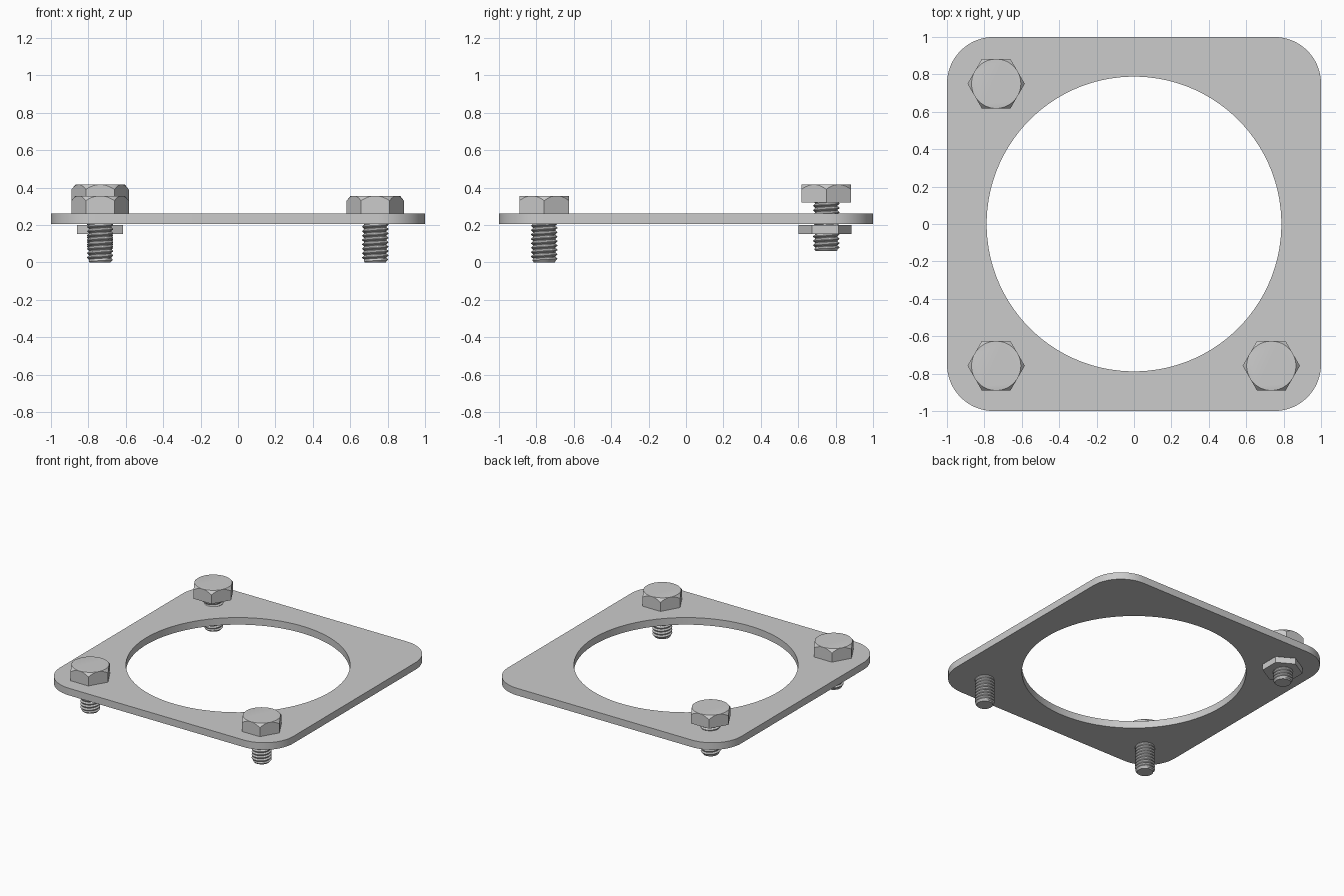
import bpy, bmesh
from math import pi, cos, sin, radians

if "Cube" in bpy.data.objects:
    bpy.data.objects.remove(bpy.data.objects["Cube"])

TAU = 2 * pi


def finish(bm, name, smooth=30):
    bmesh.ops.recalc_face_normals(bm, faces=bm.faces)
    me = bpy.data.meshes.new(name)
    bm.to_mesh(me)
    bm.free()
    ob = bpy.data.objects.new(name, me)
    bpy.context.collection.objects.link(ob)
    if smooth:
        bpy.ops.object.select_all(action='DESELECT')
        ob.select_set(True)
        bpy.context.view_layer.objects.active = ob
        bpy.ops.object.shade_smooth_by_angle(angle=radians(smooth))
    return ob


def skin(bm, loops, closed=False):
    """Join successive rings of vertices with quads."""
    rings = [[bm.verts.new(p) for p in loop] for loop in loops]
    if closed:
        rings.append(rings[0])
    for a, b in zip(rings, rings[1:]):
        for i in range(len(a)):
            j = (i + 1) % len(a)
            bm.faces.new((a[i], a[j], b[j], b[i]))
    return rings


# Flange plate: rounded square with a large round opening
def plate(z0, z1, corner, hole, n=24):
    outer, inner = [], []
    for c in range(4):
        mid = pi / 4 + c * pi / 2
        cx = (1 - corner) * (1 if cos(mid) > 0 else -1)
        cy = (1 - corner) * (1 if sin(mid) > 0 else -1)
        for s in range(n):
            a = c * pi / 2 + s / (n - 1) * pi / 2
            b = c * pi / 2 + (s + 0.5) / n * pi / 2
            outer.append((cx + corner * cos(a), cy + corner * sin(a)))
            inner.append((hole * cos(b), hole * sin(b)))
    bm = bmesh.new()
    skin(bm, [[(x, y, z) for x, y in loop] for loop, z in
              ((outer, z0), (outer, z1), (inner, z1), (inner, z0))], closed=True)
    return finish(bm, "flange_plate")


# Hex prism; optional chamfer rounds the top corners with a cone
def hexagon(name, x, y, z0, z1, r, turn=0, chamfer=0, seg=12):
    bm = bmesh.new()
    flat = r * cos(pi / 6)
    low, high, top = [], [], []
    for i in range(6 * seg):
        a = i / (6 * seg) * TAU
        local = a % (pi / 3) - pi / 6
        d = flat / cos(local)
        drop = chamfer * (d - flat) / (r - flat)
        ca, sa = cos(a + turn), sin(a + turn)
        low.append((x + d * ca, y + d * sa, z0))
        high.append((x + d * ca, y + d * sa, z1 - drop))
        top.append((x + flat * 0.995 * ca, y + flat * 0.995 * sa, z1))
    rings = skin(bm, [low, high, top] if chamfer else [low, high])
    bm.faces.new(rings[0])
    bm.faces.new(rings[-1])
    return finish(bm, name, 20)


# Threaded shank: a helical ridge clamped between two heights
def shank(name, x, y, z0, z1, root=0.06, crest=0.07, pitch=0.0235, seg=32):
    bm = bmesh.new()
    profile = (root, root, crest, crest)
    offsets = (0, 0.15, 0.5, 0.65)
    rows = []
    for j in range(-8, 4 * (int((z1 - z0) / pitch) + 3)):
        row = []
        for i in range(seg + 1):
            a = i / seg * TAU
            raw = z0 + (j // 4 + offsets[j % 4] + i / seg) * pitch
            z = min(max(raw, z0), z1)
            r = min(profile[j % 4], 0.056 + (z - z0) * 0.8)
            if z >= z1:
                r = root
            row.append(bm.verts.new((x + r * cos(a), y + r * sin(a), z)))
        rows.append(row)
    for a, b in zip(rows, rows[1:]):
        for i in range(seg):
            bm.faces.new((a[i], a[i + 1], b[i + 1], b[i]))
    bmesh.ops.remove_doubles(bm, verts=bm.verts, dist=1e-5)
    bmesh.ops.holes_fill(bm, edges=[e for e in bm.edges if e.is_boundary], sides=0)
    return finish(bm, name)


plate(0.205, 0.26, 0.25, 0.788)

# Three bolts; the back one sits partly unscrewed
bolts = {
    "front_left": (-0.737, -0.758, 0.0),
    "front_right": (0.734, -0.758, 0.0),
    "back_left": (-0.737, 0.75, 0.06),
}
for place, (x, y, lift) in bolts.items():
    hexagon(place + "_bolt_head", x, y, 0.26 + lift, 0.356 + lift, 0.153, chamfer=0.026)
    shank(place + "_bolt_shank", x, y, lift, 0.27 + lift)

# Nut under the plate on the loose bolt
hexagon("back_left_nut", -0.739, 0.744, 0.152, 0.199, 0.142, turn=pi / 6)
